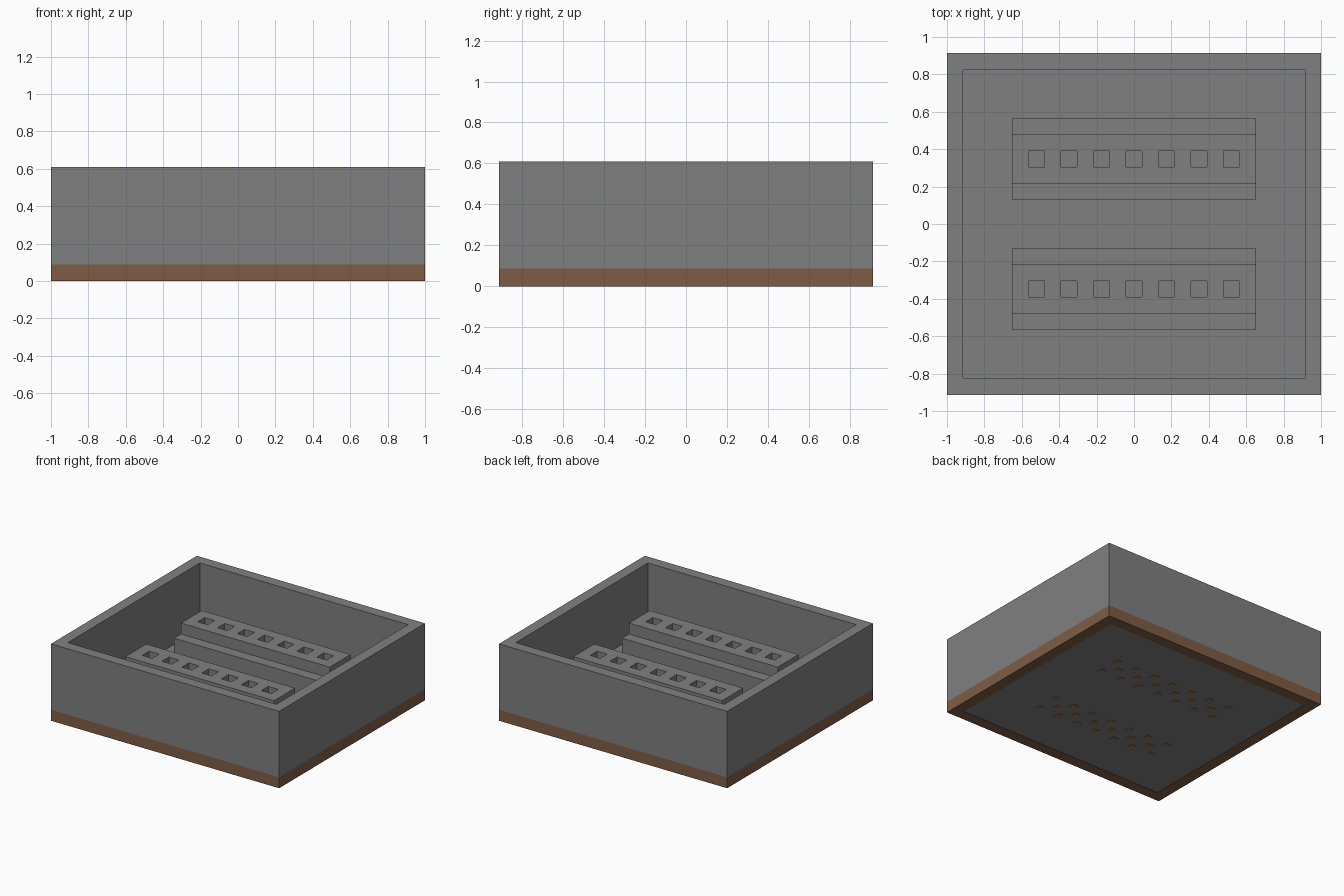
import bpy
import bmesh
from mathutils import Matrix

cube = bpy.data.objects.get("Cube")
if cube:
    bpy.data.objects.remove(cube, do_unlink=True)

U = 2 / 23  # module size: the box is 23 x 21 x 7 modules


def material(name, rgb):
    mat = bpy.data.materials.new(name)
    mat.use_nodes = True
    mat.diffuse_color = (*rgb, 1)
    mat.node_tree.nodes["Principled BSDF"].inputs["Base Color"].default_value = (*rgb, 1)
    return mat


GREY = material("stone grey", (0.216, 0.216, 0.216))
BROWN = material("wood brown", (0.21, 0.108, 0.06))
OCHRE = material("dark ochre", (0.31, 0.19, 0.085))


def finish(name, bm, mat):
    bmesh.ops.recalc_face_normals(bm, faces=bm.faces)
    mesh = bpy.data.meshes.new(name)
    bm.to_mesh(mesh)
    bm.free()
    mesh.materials.append(mat)
    obj = bpy.data.objects.new(name, mesh)
    bpy.context.collection.objects.link(obj)
    return obj


def add_box(bm, x, y, z0, z1, w, d):
    place = Matrix.Translation((x * U, y * U, (z0 + z1) / 2 * U))
    size = Matrix.Diagonal((w * U, d * U, (z1 - z0) * U, 1))
    bmesh.ops.create_cube(bm, size=1, matrix=place @ size)


def boxes(name, mat, items):
    bm = bmesh.new()
    for item in items:
        add_box(bm, *item)
    return finish(name, bm, mat)


def frame(name, mat, z0, z1, w=23, d=21, wall=1):
    """Rectangular ring: four loops joined into a closed band."""
    bm = bmesh.new()
    loops = []
    for inset, z in ((0, z0), (0, z1), (wall, z1), (wall, z0)):
        hx, hy = w / 2 - inset, d / 2 - inset
        loops.append([bm.verts.new((sx * hx * U, sy * hy * U, z * U))
                      for sx, sy in ((-1, -1), (1, -1), (1, 1), (-1, 1))])
    for i in range(4):
        a, b = loops[i], loops[(i + 1) % 4]
        for j in range(4):
            k = (j + 1) % 4
            bm.faces.new((a[j], a[k], b[k], b[j]))
    return finish(name, bm, mat)


def rack(name, y):
    """Stepped block with a row of seven square sockets in its top."""
    bm = bmesh.new()
    profile = [(-2.5, 1), (2.5, 1), (2.5, 4), (1.5, 4),
               (1.5, 5), (-1.5, 5), (-1.5, 4), (-2.5, 4)]
    face = bm.faces.new([bm.verts.new((-7.5 * U, (y + py) * U, pz * U)) for py, pz in profile])
    end = bmesh.ops.extrude_face_region(bm, geom=[face])["geom"]
    bmesh.ops.translate(bm, vec=(15 * U, 0, 0),
                        verts=[v for v in end if isinstance(v, bmesh.types.BMVert)])
    obj = finish(name, bm, GREY)

    cutter = boxes("socket_cutter", GREY, [(x, y, 4, 6, 1, 1) for x in range(-6, 7, 2)])
    cutter.hide_render = True
    mod = obj.modifiers.new("sockets", "BOOLEAN")
    mod.operation = "DIFFERENCE"
    mod.solver = "EXACT"
    mod.object = cutter
    bpy.context.view_layer.objects.active = obj
    bpy.ops.object.modifier_apply(modifier=mod.name)
    bpy.data.objects.remove(cutter, do_unlink=True)


# Box shell
frame("base_rim", BROWN, 0, 1)
frame("side_walls", GREY, 1, 7)
boxes("floor", GREY, [(0, 0, 0.03, 1, 21, 19)])

# Racks and the small checkered pads beneath them
for side, y in (("front", -4), ("back", 4)):
    rack(side + "_rack", y)
    pads = [(x, y + dy, 0, 0.06, 0.55, 0.55)
            for dy in (-1, 0, 1)
            for x in range(-6 + (dy == 0), 7, 2)]
    boxes(side + "_under_pads", OCHRE, pads)
